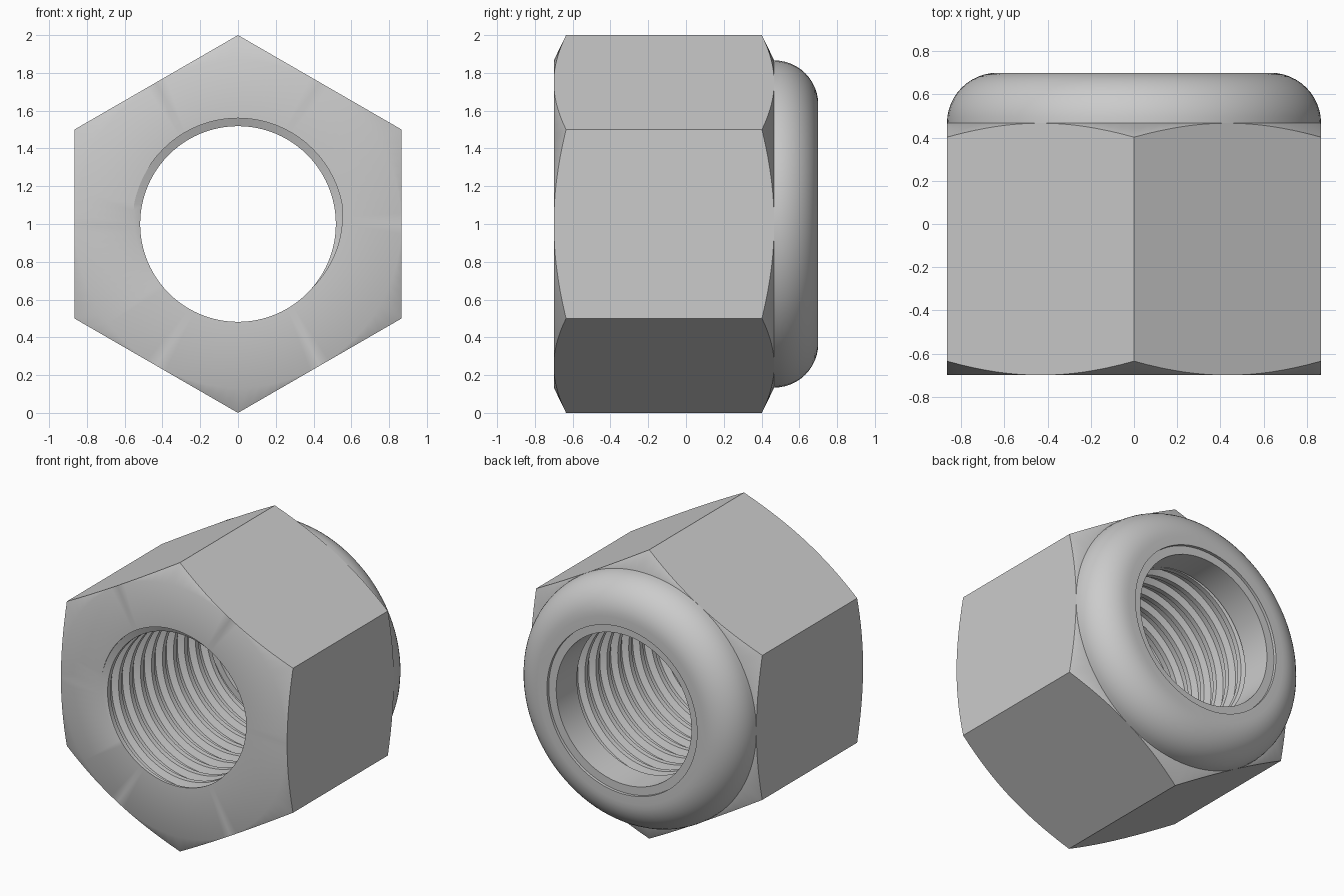
import bpy, bmesh, math
from mathutils import Vector

if "Cube" in bpy.data.objects:
    bpy.data.objects.remove(bpy.data.objects["Cube"])

SEG = 96                       # segments around the axis
APOTHEM = math.sqrt(3) / 2     # half the width across flats
FRONT, BACK, END = -0.70, 0.467, 0.70
MINOR, MAJOR, PITCH = 0.518, 0.56, 0.12
CHAMFER = 0.485
# One thread pitch as (phase, radius): root, flank, crest, flank
THREAD = [(-0.22, MAJOR), (0.22, MAJOR), (0.36, MINOR), (0.64, MINOR)]
ANGLES = [math.tau * k / SEG for k in range(SEG)]

steel = bpy.data.materials.new("grey steel")
steel.use_nodes = True
colour = (0.6, 0.6, 0.6, 1)
steel.diffuse_color = colour
steel.node_tree.nodes["Principled BSDF"].inputs["Base Color"].default_value = colour


def polar(r, a, y):
    """Point around the y axis, angle measured from the top."""
    return Vector((r * math.sin(a), y, 1 + r * math.cos(a)))


def finish(bm, name):
    bmesh.ops.recalc_face_normals(bm, faces=bm.faces)
    mesh = bpy.data.meshes.new(name)
    bm.to_mesh(mesh)
    bm.free()
    mesh.materials.append(steel)
    ob = bpy.data.objects.new(name, mesh)
    bpy.context.collection.objects.link(ob)
    bpy.ops.object.select_all(action='DESELECT')
    ob.select_set(True)
    bpy.context.view_layer.objects.active = ob
    bpy.ops.object.shade_smooth_by_angle(angle=math.radians(30))


def skin(bm, rings):
    """Join successive closed rings with quads."""
    for a, b in zip(rings, rings[1:]):
        for k in range(SEG):
            n = (k + 1) % SEG
            bm.faces.new((a[k], a[n], b[n], b[k]))


def lathe(name, profile):
    """Revolve a closed (radius, y) profile into a ring."""
    bm = bmesh.new()
    rings = [[bm.verts.new(polar(r, a, y)) for a in ANGLES] for r, y in profile]
    skin(bm, rings + rings[:1])
    finish(bm, name)


def bore_radius(a, y):
    """Radius of the threaded bore at any angle and depth."""
    phase = ((y - FRONT) / PITCH - a / math.tau + 0.22) % 1 - 0.22
    points = THREAD + [(THREAD[0][0] + 1, MAJOR)]
    for (p, r), (q, s) in zip(points, points[1:]):
        if phase <= q:
            return r + (s - r) * (phase - p) / (q - p)
    return MAJOR


def thread(bm):
    """Helical thread whose ends stop flat on the two end faces."""
    turns = math.ceil((BACK - FRONT) / PITCH) + 4
    columns = []
    for a in ANGLES:
        column = []
        for turn in range(-3, turns):
            for p, r in THREAD:
                y = FRONT + PITCH * (turn + p + a / math.tau)
                if not FRONT < y < BACK:
                    y = min(max(y, FRONT), BACK)
                    r = bore_radius(a, y)
                column.append(bm.verts.new(polar(r, a, y)))
        columns.append(column)
    # The last column meets the first one a full turn further on
    columns.append(columns[0][len(THREAD):])
    for a, b in zip(columns, columns[1:]):
        for j in range(min(len(a), len(b)) - 1):
            bm.faces.new((a[j], b[j], b[j + 1], a[j + 1]))


# Hexagonal body with conical chamfers and a threaded bore
bm = bmesh.new()
thread(bm)


def end_rings(y, inward):
    """Bore rim, chamfer circle and chamfered hexagon of one end face."""
    rim, circle, hexagon = [], [], []
    for a in ANGLES:
        corner = APOTHEM / math.cos(a % (math.pi / 3) - math.pi / 6)
        rim.append(bm.verts.new(polar(bore_radius(a, y), a, y)))
        circle.append(bm.verts.new(polar(APOTHEM, a, y)))
        drop = inward * CHAMFER * (corner - APOTHEM)
        hexagon.append(bm.verts.new(polar(corner, a, y + drop)))
    return [rim, circle, hexagon]


skin(bm, end_rings(FRONT, 1) + end_rings(BACK, -1)[::-1])
bmesh.ops.remove_doubles(bm, verts=bm.verts[:], dist=1e-4)
finish(bm, "hex_body")

# Rounded collar at the back
LIP = 0.575
fillet = END - BACK
arc = [(APOTHEM - fillet + fillet * math.cos(t), BACK + fillet * math.sin(t))
       for t in (math.pi / 2 * i / 12 for i in range(13))]
lathe("rounded_collar", arc + [(LIP, END), (LIP, BACK)])

# Smooth locking insert, set slightly below the collar lip
RECESS = END - 0.02
lathe("locking_insert", [(LIP, BACK), (LIP, RECESS), (MINOR, RECESS), (MINOR, BACK)])
